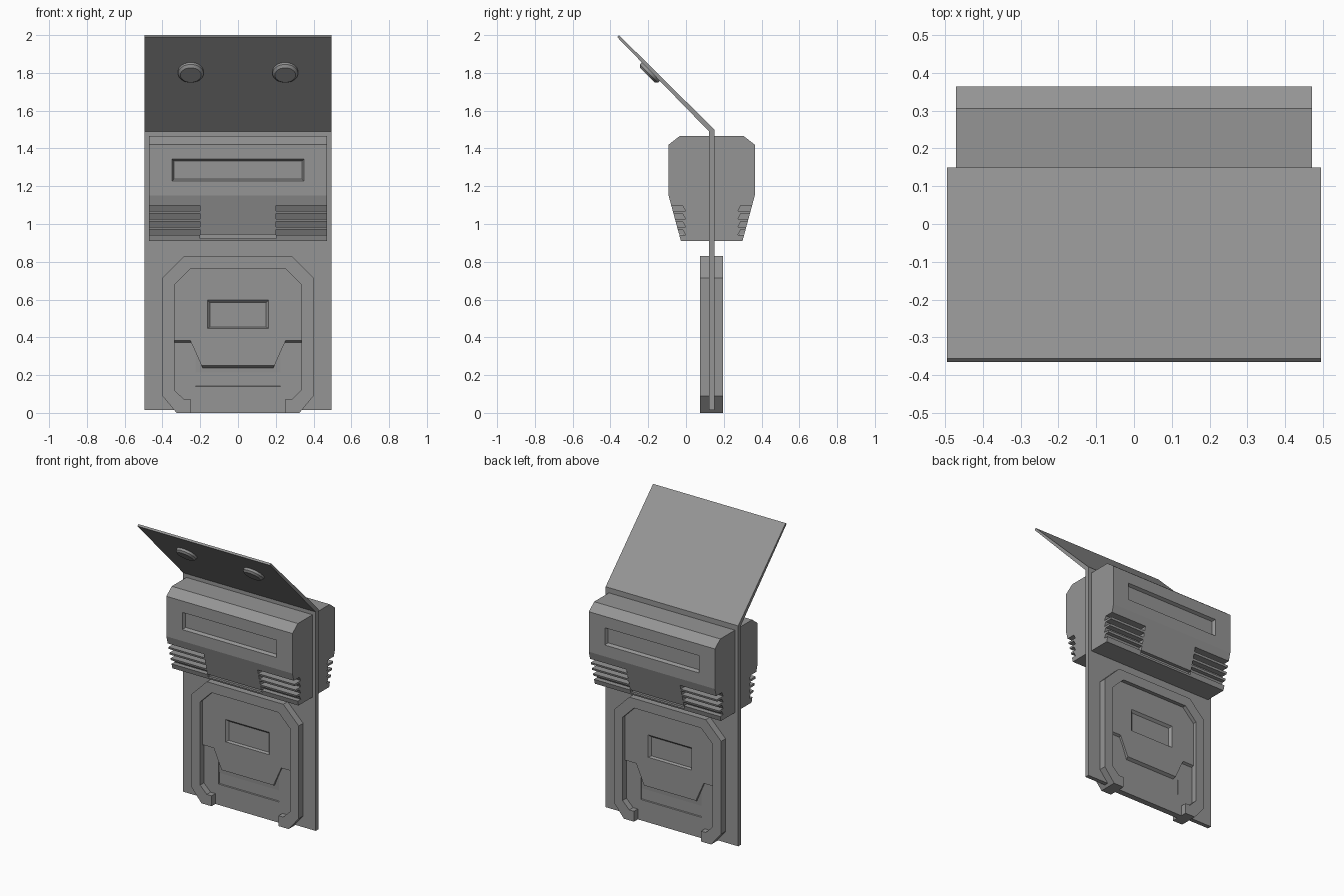
import bpy, bmesh, math
from mathutils import Vector, Matrix

cube = bpy.data.objects.get("Cube")
if cube:
    bpy.data.objects.remove(cube, do_unlink=True)

MID = 0.136  # depth of the plane the front and back share

grey = bpy.data.materials.new("plain grey")
grey.use_nodes = True
grey.diffuse_color = (0.3, 0.3, 0.3, 1)
grey.node_tree.nodes["Principled BSDF"].inputs["Base Color"].default_value = (0.3, 0.3, 0.3, 1)


def make(name, bm, y=MID):
    bmesh.ops.recalc_face_normals(bm, faces=bm.faces)
    mesh = bpy.data.meshes.new(name)
    bm.to_mesh(mesh)
    bm.free()
    mesh.materials.append(grey)
    ob = bpy.data.objects.new(name, mesh)
    ob.location.y = y
    bpy.context.scene.collection.objects.link(ob)
    return ob


def loft(bm, start, end):
    """Solid between two matching loops of 3D points."""
    a = [bm.verts.new(p) for p in start]
    b = [bm.verts.new(p) for p in end]
    bm.faces.new(a)
    bm.faces.new(b)
    for i in range(len(a)):
        j = (i + 1) % len(a)
        bm.faces.new((a[i], a[j], b[j], b[i]))


def along_y(bm, pts, near, far, far_pts=None):
    loft(bm, [(x, -near, z) for x, z in pts], [(x, -far, z) for x, z in far_pts or pts])


def along_x(bm, pts, left, right):
    loft(bm, [(left, y, z) for y, z in pts], [(right, y, z) for y, z in pts])


def sym(half):
    return half + [(-x, z) for x, z in reversed(half)]


def rect(w, low, high):
    return sym([(w, high), (w, low)])


def mirror(ob, x=False, y=True):
    m = ob.modifiers.new("Mirror", "MIRROR")
    m.use_axis = (x, y, False)
    m.use_clip = m.use_mirror_merge = False


def cut(ob, cutter):
    cutter.hide_render = True
    cutter.hide_viewport = True
    cutter.display_type = "WIRE"
    m = ob.modifiers.new("Cut", "BOOLEAN")
    m.object = cutter
    m.operation = "DIFFERENCE"
    m.solver = "EXACT"


# Backing plate with its forward-leaning top flap
bm = bmesh.new()
along_x(bm, [(-0.014, 0.015), (0.014, 0.015), (0.014, 1.5), (-0.491, 2.0),
             (-0.501, 1.99), (-0.014, 1.49)], -0.494, 0.494)
make("backing_plate", bm)

# Upper housing, the same in front and behind
bm = bmesh.new()
half = [(0.17, 1.465), (0.228, 1.42), (0.228, 1.15), (0.163, 0.91)]
along_x(bm, sym(half), -0.47, 0.47)
housing = make("housing", bm)

# Display recess and lower lip slot
bm = bmesh.new()
along_y(bm, rect(0.355, 1.222, 1.348), 0.238, 0.208, rect(0.34, 1.237, 1.333))
along_y(bm, rect(0.2, 0.922, 0.945), 0.25, 0.15)
recesses = make("housing_recess_cutter", bm)
mirror(recesses)
cut(housing, recesses)

# Vent slots wrapping round the outer corners
bm = bmesh.new()
for i in range(4):
    top = 1.097 - 0.042 * i
    low = top - 0.028
    along_x(bm, [(-0.3, top), (-0.154, top), (-0.139, low), (-0.3, low)], 0.2, 0.6)
slots = make("vent_slot_cutter", bm)
mirror(slots, x=True)
cut(housing, slots)

# Raised lower frame, open between its feet
bm = bmesh.new()
along_y(bm, sym([(0.285, 0.83), (0.4, 0.715), (0.4, 0.09), (0.325, 0), (0.25, 0),
                 (0.25, 0.07), (0.285, 0.07), (0.335, 0.12), (0.335, 0.68),
                 (0.25, 0.765)]), -0.061, 0.061)
make("lower_frame", bm)

# Base panel inside the frame, with a shallow ramped pocket
bm = bmesh.new()
along_y(bm, sym([(0.25, 0.765), (0.335, 0.68), (0.335, 0.12), (0.285, 0.07),
                 (0.25, 0.07), (0.25, 0)]), -0.02, 0.02)
base = make("base_panel", bm)
bm = bmesh.new()
along_x(bm, [(-0.03, 0.36), (-0.02, 0.32), (-0.01, 0.145), (-0.03, 0.135)], -0.225, 0.225)
pocket = make("pocket_cutter", bm)
mirror(pocket)
cut(base, pocket)

# Proud upper panel with a sloped lower edge and a window recess
bm = bmesh.new()
top = [(0.25, 0.765), (0.335, 0.68)]
along_y(bm, sym(top + [(0.335, 0.365), (0.242, 0.365), (0.185, 0.233)]), 0.005, 0.035,
        sym(top + [(0.335, 0.382), (0.252, 0.382), (0.193, 0.25)]))
panel = make("raised_panel", bm)
bm = bmesh.new()
along_y(bm, rect(0.167, 0.445, 0.603), 0.04, 0.016, rect(0.145, 0.457, 0.58))
window = make("window_cutter", bm)
cut(panel, window)
mirror(panel)

# Two round studs under the flap
tilt = Matrix.Rotation(math.radians(135), 4, "X")
for side, x in (("left", 0.25), ("right", -0.25)):
    bm = bmesh.new()
    for r1, r2, low, high in ((0.068, 0.068, -0.005, 0.016), (0.068, 0.055, 0.016, 0.028)):
        bmesh.ops.create_cone(bm, cap_ends=True, segments=24, radius1=r1, radius2=r2,
                              depth=high - low,
                              matrix=Matrix.Translation((0, 0, (low + high) / 2)))
    bmesh.ops.transform(bm, matrix=tilt, verts=bm.verts)
    stud = make(side + "_stud", bm, -0.185)
    stud.location.x = x
    stud.location.z = 1.808
    # keep the stud's outer face pointing forward and down
    if (tilt @ Vector((0, 0, 1))).y > 0:
        stud.rotation_euler.z = math.pi
    stud.select_set(True)
    bpy.context.view_layer.objects.active = stud
    bpy.ops.object.shade_smooth_by_angle(angle=math.radians(30))
    stud.select_set(False)
